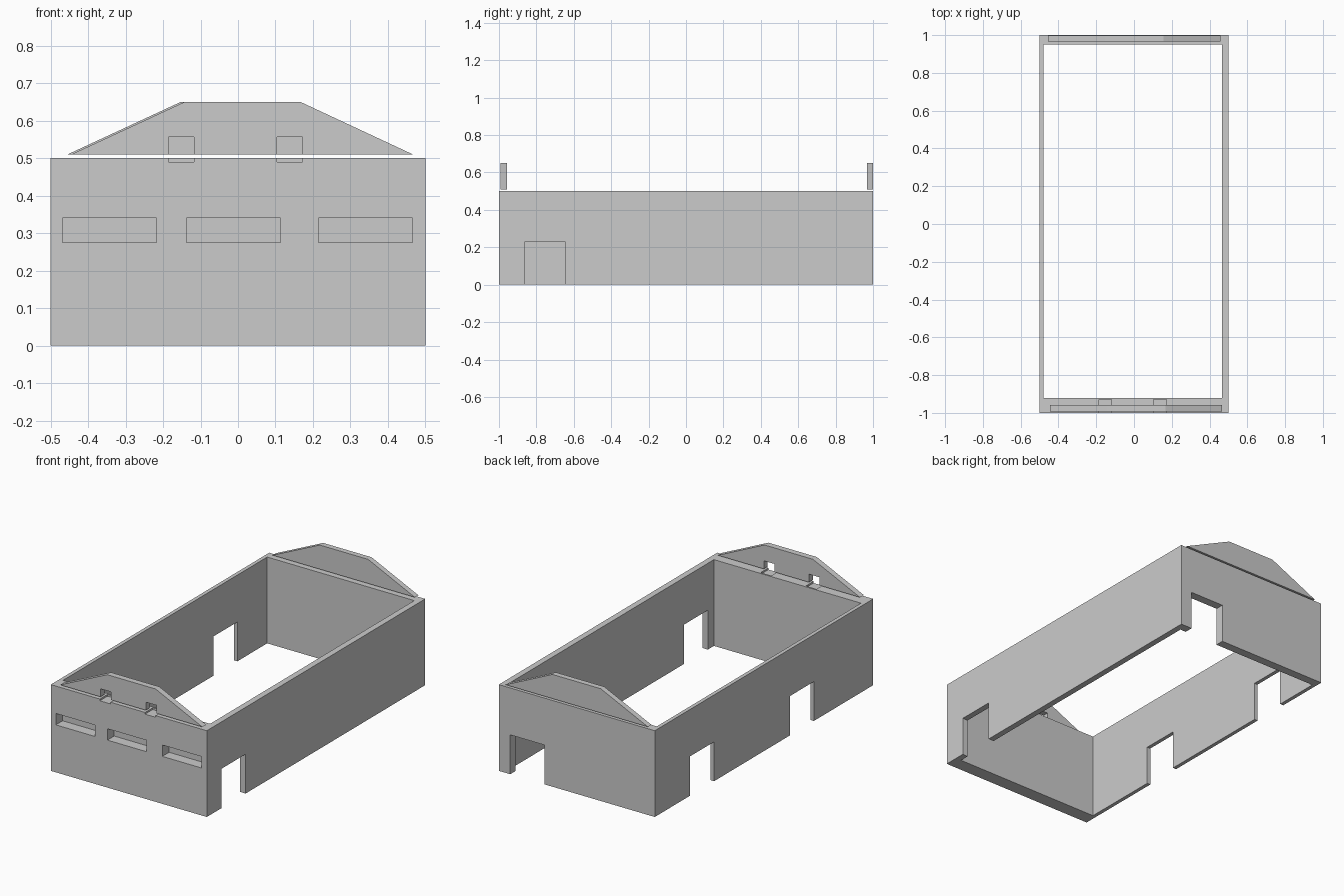
import bpy, bmesh

if "Cube" in bpy.data.objects:
    bpy.data.objects.remove(bpy.data.objects["Cube"])


def prism(name, profile, y0, y1):
    """Extrude an x-z outline from y0 to y1."""
    bm = bmesh.new()
    front = bm.faces.new([bm.verts.new((x, y0, z)) for x, z in profile])
    ext = bmesh.ops.extrude_face_region(bm, geom=[front])
    moved = [v for v in ext["geom"] if isinstance(v, bmesh.types.BMVert)]
    bmesh.ops.translate(bm, verts=moved, vec=(0, y1 - y0, 0))
    bmesh.ops.recalc_face_normals(bm, faces=bm.faces)
    mesh = bpy.data.meshes.new(name)
    bm.to_mesh(mesh)
    bm.free()
    obj = bpy.data.objects.new(name, mesh)
    bpy.context.collection.objects.link(obj)
    return obj


def box(name, x0, x1, y0, y1, z0, z1):
    return prism(name, [(x0, z0), (x1, z0), (x1, z1), (x0, z1)], y0, y1)


def cut(target, *bounds):
    """Subtract a box from the target and discard the cutter."""
    cutter = box("cutter", *bounds)
    cutter.hide_render = True
    mod = target.modifiers.new("opening", 'BOOLEAN')
    mod.operation = 'DIFFERENCE'
    mod.solver = 'EXACT'
    mod.object = cutter
    bpy.context.view_layer.update()
    graph = bpy.context.evaluated_depsgraph_get()
    mesh = bpy.data.meshes.new_from_object(target.evaluated_get(graph))
    target.modifiers.clear()
    target.data = mesh
    bpy.data.objects.remove(cutter)


# Outer walls, open at the top and bottom
walls = box("walls", -0.5, 0.5, -1, 1, 0, 0.5)
cut(walls, -0.478, 0.465, -0.92, 0.95, -0.1, 0.6)

# Doorways: right wall, left wall (two), back wall
door_h = 0.228
cut(walls, 0.4, 0.6, -0.864, -0.644, -0.1, door_h)
for y in (0.457, -0.457):
    cut(walls, -0.6, -0.4, y, y + 0.22, -0.1, door_h)
cut(walls, 0.207, 0.427, 0.9, 1.1, -0.1, door_h)

# Blind window recesses across the front
for x in (-0.468, -0.137, 0.215):
    cut(walls, x, x + 0.251, -1.1, -0.938, 0.275, 0.341)

# Gable panels standing just above the end walls
outline = [(-0.445, 0.51), (0.467, 0.51), (0.167, 0.65), (-0.143, 0.65)]
front_gable = prism("front_gable", outline, -0.993, -0.958)
back_gable = prism("back_gable", [(x - 0.01, z) for x, z in outline], 0.967, 0.999)

# Small gable windows, notching the wall top below them
for x in (-0.186, 0.104):
    for part in (walls, front_gable):
        cut(part, x, x + 0.068, -1.1, -0.93, 0.49, 0.557)
